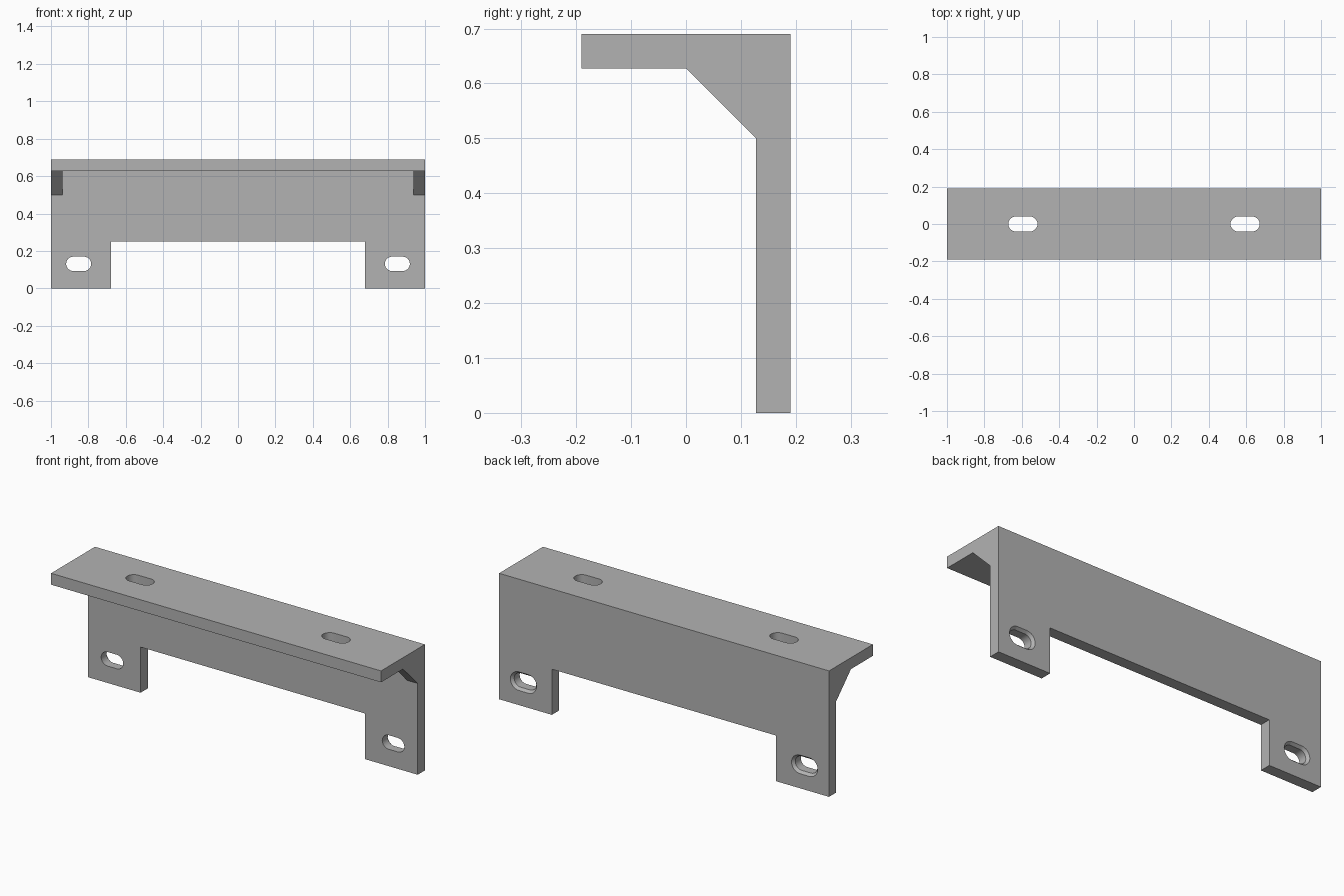
import bpy, bmesh, math
from mathutils import Vector

if "Cube" in bpy.data.objects:
    bpy.data.objects.remove(bpy.data.objects["Cube"], do_unlink=True)

HALF_LEN, HALF_DEPTH, HEIGHT, THICK = 1.0, 0.19, 0.69, 0.0625
WALL_Y = HALF_DEPTH - THICK      # front face of the wall
PLATE_Z = HEIGHT - THICK         # underside of the top plate

grey = bpy.data.materials.new("plain_grey")
grey.use_nodes = True
grey.diffuse_color = (0.45, 0.45, 0.45, 1)
grey.node_tree.nodes["Principled BSDF"].inputs["Base Color"].default_value = (0.45, 0.45, 0.45, 1)


def loft(name, rings):
    """Closed solid through matching rings of points."""
    bm = bmesh.new()
    loops = [[bm.verts.new(p) for p in ring] for ring in rings]
    n = len(loops[0])
    for a, b in zip(loops, loops[1:]):
        for i in range(n):
            j = (i + 1) % n
            bm.faces.new((a[i], a[j], b[j], b[i]))
    bm.faces.new(loops[0][::-1])
    bm.faces.new(loops[-1])
    bmesh.ops.recalc_face_normals(bm, faces=bm.faces)
    mesh = bpy.data.meshes.new(name)
    bm.to_mesh(mesh)
    bm.free()
    mesh.materials.append(grey)
    obj = bpy.data.objects.new(name, mesh)
    bpy.context.collection.objects.link(obj)
    return obj


def side_prism(name, profile, x0, x1):
    """Extrude a (y, z) profile along x."""
    return loft(name, [[(x, y, z) for y, z in profile] for x in (x0, x1)])


def slot(name, centre, up, axis, width, height, sections):
    """Round-ended slot cutter; sections are (distance along axis, outward offset)."""
    rings = []
    for dist, grow in sections:
        r = height / 2 + grow
        ring = []
        for side in (1, -1):
            for k in range(13):
                a = side * math.pi / 2 - math.pi / 2 + math.pi * (k / 12 - 0.5)
                if side < 0:
                    a += 2 * math.pi
                u = side * (width - height) / 2 + r * math.cos(a)
                ring.append(Vector(centre) + Vector((u, 0, 0))
                            + Vector(up) * r * math.sin(a) + Vector(axis) * dist)
        rings.append(ring)
    return loft(name, rings)


def combine(target, tool, operation):
    mod = target.modifiers.new(operation.title(), "BOOLEAN")
    mod.operation, mod.solver, mod.object = operation, "EXACT", tool
    bpy.context.view_layer.objects.active = target
    bpy.ops.object.modifier_apply(modifier=mod.name)
    bpy.data.objects.remove(tool, do_unlink=True)


# Angle section: top plate and rear wall
bracket = side_prism("mounting_bracket", [
    (-HALF_DEPTH, HEIGHT), (-HALF_DEPTH, PLATE_Z), (WALL_Y, PLATE_Z),
    (WALL_Y, 0), (HALF_DEPTH, 0), (HALF_DEPTH, HEIGHT)], -HALF_LEN, HALF_LEN)

# Corner gussets at both ends
for s in (-1, 1):
    gusset = side_prism("corner_gusset", [
        (0, PLATE_Z), (WALL_Y, 0.5), (WALL_Y + 0.02, 0.5),
        (WALL_Y + 0.02, PLATE_Z + 0.02), (0, PLATE_Z + 0.02)],
        s * (HALF_LEN - THICK), s * HALF_LEN)
    combine(bracket, gusset, "UNION")

# Wide notch that leaves two feet
notch = side_prism("foot_notch", [(0, -0.1), (0.3, -0.1), (0.3, 0.25), (0, 0.25)], -0.68, 0.68)
combine(bracket, notch, "DIFFERENCE")

# Plain slots in the plate, countersunk slots in the feet
for s in (-1, 1):
    plate_slot = slot("plate_slot", (s * 0.594, 0, PLATE_Z), (0, 1, 0), (0, 0, 1),
                      0.156, 0.08, [(-0.1, 0), (0.15, 0)])
    combine(bracket, plate_slot, "DIFFERENCE")
    foot_slot = slot("foot_slot", (s * 0.852, HALF_DEPTH, 0.131), (0, 0, 1), (0, 1, 0),
                     0.134, 0.077, [(-0.15, 0), (-0.015, 0), (0, 0.0125), (0.004, 0.0158)])
    combine(bracket, foot_slot, "DIFFERENCE")

# Smooth only the rounded slot ends
bpy.ops.object.select_all(action="DESELECT")
bracket.select_set(True)
bpy.context.view_layer.objects.active = bracket
bpy.ops.object.shade_smooth_by_angle(angle=math.radians(30))
